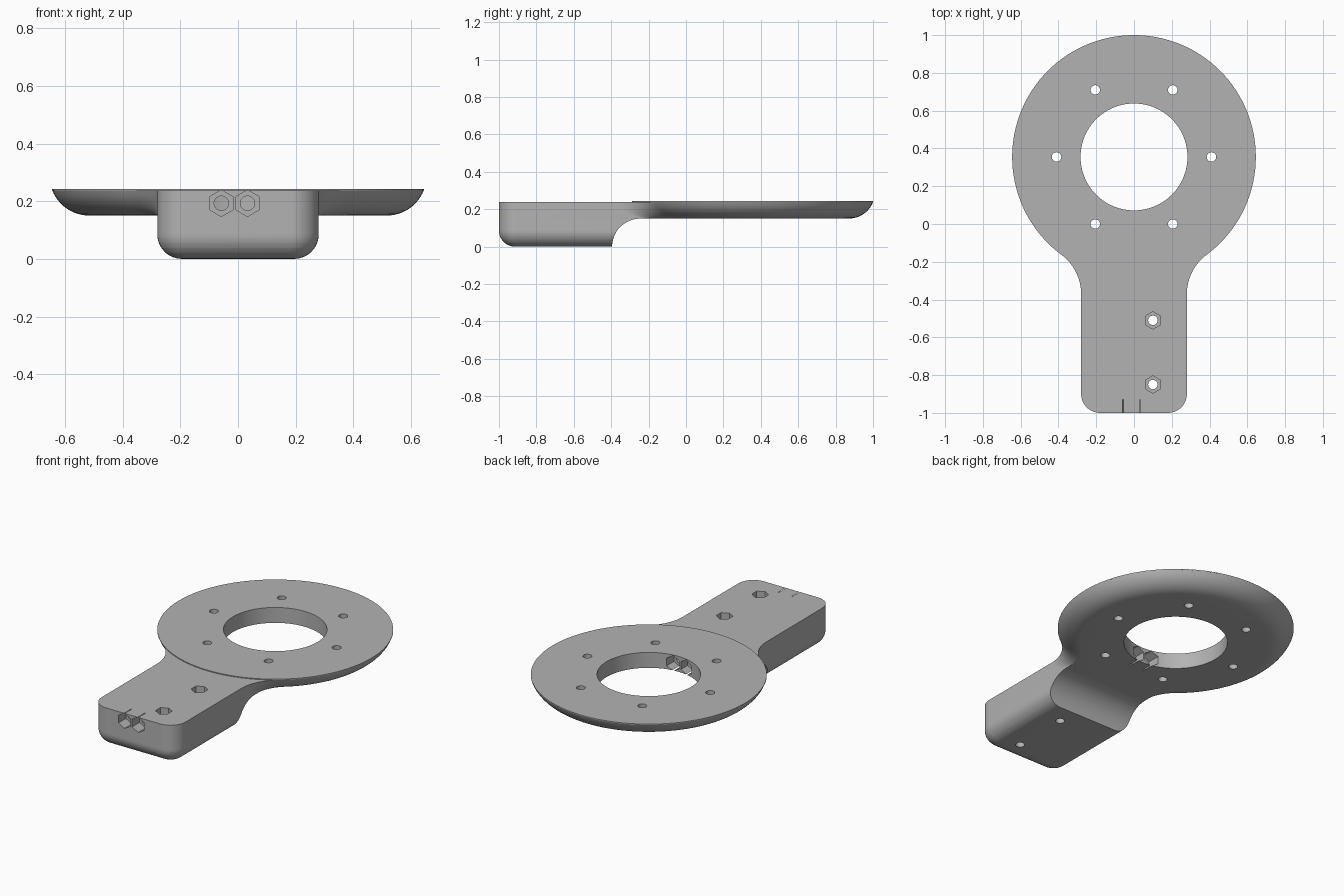
import bpy, bmesh
from math import sin, cos, pi, sqrt, asin, atan2, radians
from mathutils import Vector

cube = bpy.data.objects.get("Cube")
if cube:
    bpy.data.objects.remove(cube, do_unlink=True)

# Main dimensions
DISC_Y, DISC_R, HOLE_R = 0.355, 0.645, 0.283
HALF_W, CORNER, NECK_R = 0.28, 0.1, 0.26
UNDER, TOP, RIM_TOP = 0.15, 0.238, 0.243
EDGE_R, BOTTOM_R = 0.14, 0.085
BORE_R, HEX_R, BOLT_R = 0.025, 0.046, 0.41

grey = bpy.data.materials.new("plain_grey")
grey.use_nodes = True
colour = (0.45, 0.45, 0.45, 1)
grey.diffuse_color = colour
grey.node_tree.nodes["Principled BSDF"].inputs["Base Color"].default_value = colour


def loft(name, rings):
    """Closed solid skinned through rings of equal point count."""
    bm = bmesh.new()
    loops = [[bm.verts.new(p) for p in ring] for ring in rings]
    n = len(loops[0])
    for a, b in zip(loops, loops[1:]):
        for i in range(n):
            j = (i + 1) % n
            bm.faces.new((a[i], a[j], b[j], b[i]))
    bm.faces.new(loops[0])
    bm.faces.new(loops[-1])
    bmesh.ops.recalc_face_normals(bm, faces=bm.faces)
    mesh = bpy.data.meshes.new(name)
    bm.to_mesh(mesh)
    bm.free()
    mesh.materials.append(grey)
    obj = bpy.data.objects.new(name, mesh)
    bpy.context.collection.objects.link(obj)
    return obj


def prism(name, start, end, radius, sides):
    """Prism along y or z, with one corner on the other of these axes."""
    start, end = Vector(start), Vector(end)
    up = Vector((0, 1, 0)) if start.y == end.y else Vector((0, 0, 1))
    side = Vector((1, 0, 0))
    turn = [2 * pi * i / sides for i in range(sides)]
    return loft(name, [[c + (up * cos(t) + side * sin(t)) * radius for t in turn]
                       for c in (start, end)])


def arc(cx, cy, r, a, b, steps):
    return [(cx + r * cos(a + (b - a) * i / steps), cy + r * sin(a + (b - a) * i / steps))
            for i in range(steps + 1)]


def mirrored(half, z):
    """Ring from the right half of an outline plus its mirror image."""
    left = [(-x, y) for x, y in reversed(half) if x > 1e-5]
    return [(x, y, z) for x, y in half + left]


def plate_ring(r, z):
    """Handle outline flowing through neck fillets into the disc."""
    cx = HALF_W + NECK_R
    dy = sqrt((r + NECK_R) ** 2 - cx ** 2)
    cy = DISC_Y - dy
    half = arc(HALF_W - CORNER, CORNER - 1, CORNER, -pi / 2, 0, 10)
    half += arc(cx, cy, NECK_R, pi, atan2(dy, -cx), 16)
    half += arc(0, DISC_Y, r, atan2(-dy, cx), pi / 2, 48)[1:]
    return mirrored(half, z)


def grip_ring(z):
    """Lower handle outline: rounded bottom edge, concave rear end."""
    drop = max(BOTTOM_R - z, 0)
    inset = BOTTOM_R - sqrt(BOTTOM_R ** 2 - drop ** 2)
    half = arc(HALF_W - CORNER, CORNER - 1, CORNER - inset, -pi / 2, 0, 10)
    half.append((HALF_W - inset, -0.245 - sqrt(max(UNDER ** 2 - z * z, 0))))
    return mirrored(half, z)


# Disc and neck with a rounded underside
steps = 12
last = asin((TOP - UNDER - EDGE_R) / EDGE_R)
angles = [-pi / 2 + (last + pi / 2) * i / steps for i in range(steps + 1)]
inner = DISC_R - EDGE_R * cos(last)
ring_plate = loft("ring_plate", [plate_ring(inner + EDGE_R * cos(a), UNDER + EDGE_R * (1 + sin(a)))
                                 for a in angles])

# Thick lower handle
levels = {round(BOTTOM_R * (1 - cos(pi / 2 * i / 8)), 4) for i in range(9)}
levels |= {round(UNDER * sin(pi / 2 * i / 12), 4) for i in range(13)}
handle_grip = loft("handle_grip", [grip_ring(z) for z in sorted(levels)])

# Thin raised face on the disc
rim_face = prism("rim_face", (0, DISC_Y, TOP), (0, DISC_Y, RIM_TOP), DISC_R, 128)

# Cutters: centre opening and six disc bolt holes
disc_cuts = [prism("centre_cutter", (0, DISC_Y, -1), (0, DISC_Y, 1), HOLE_R, 96)]
for i in range(6):
    x, y = BOLT_R * cos(i * pi / 3), DISC_Y + BOLT_R * sin(i * pi / 3)
    disc_cuts.append(prism("bolt_cutter", (x, y, -1), (x, y, 1), BORE_R, 24))

# Cutters: vertical handle bolts with hexagonal nut pockets
handle_cuts = []
for y in (-0.51, -0.85):
    handle_cuts.append(prism("post_cutter", (0.1, y, -1), (0.1, y, 1), BORE_R, 24))
    handle_cuts.append(prism("nut_cutter", (0.1, y, TOP - 0.07), (0.1, y, 1), HEX_R, 6))

# Cutters: two long bores with hexagonal pockets at both ends
for x in (-0.058, 0.033):
    z = 0.193
    handle_cuts.append(prism("bore_cutter", (x, -1.2, z), (x, 0.2, z), BORE_R, 24))
    handle_cuts.append(prism("front_hex_cutter", (x, -1.2, z), (x, -0.93, z), HEX_R, 6))
    handle_cuts.append(prism("rear_hex_cutter", (x, 0.01, z), (x, 0.2, z), HEX_R, 6))


def cut(obj, cutters):
    for c in cutters:
        mod = obj.modifiers.new(c.name, "BOOLEAN")
        mod.operation, mod.solver, mod.object = "DIFFERENCE", "EXACT", c
    graph = bpy.context.evaluated_depsgraph_get()
    mesh = bpy.data.meshes.new_from_object(obj.evaluated_get(graph))
    obj.modifiers.clear()
    obj.data = mesh


cut(ring_plate, disc_cuts + handle_cuts)
cut(handle_grip, handle_cuts)
cut(rim_face, disc_cuts)
for c in disc_cuts + handle_cuts:
    bpy.data.objects.remove(c, do_unlink=True)

# Smooth curves, crisp edges
for obj in (ring_plate, handle_grip, rim_face):
    bpy.ops.object.select_all(action="DESELECT")
    obj.select_set(True)
    bpy.context.view_layer.objects.active = obj
    bpy.ops.object.shade_smooth_by_angle(angle=radians(30))
